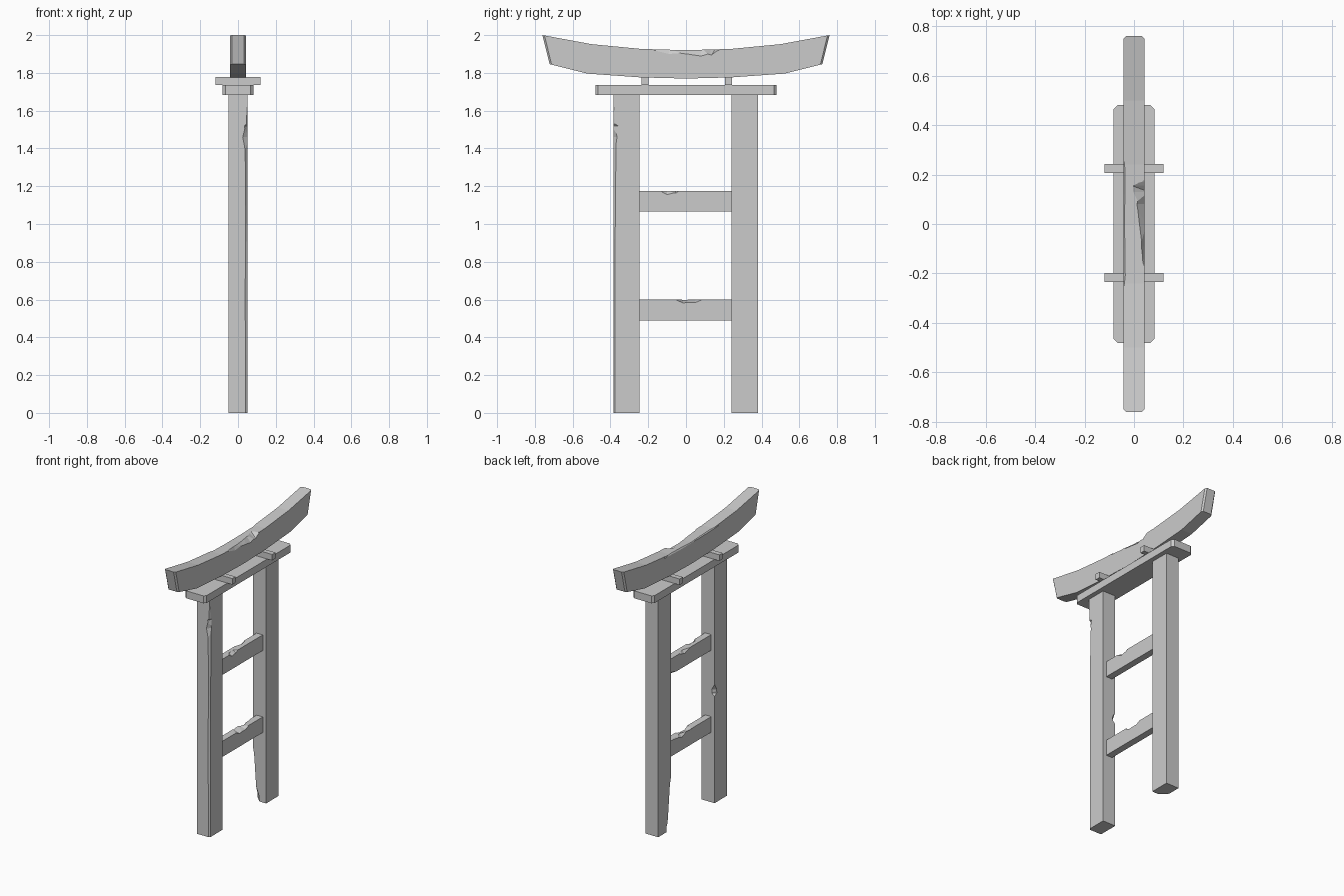
import bpy, bmesh

if "Cube" in bpy.data.objects:
    bpy.data.objects.remove(bpy.data.objects["Cube"])


def make_object(name, bm):
    bmesh.ops.recalc_face_normals(bm, faces=bm.faces)
    mesh = bpy.data.meshes.new(name)
    bm.to_mesh(mesh)
    bm.free()
    obj = bpy.data.objects.new(name, mesh)
    bpy.context.collection.objects.link(obj)
    return obj


def prism(name, outline, axis, lo, hi, bevel=0.0, pick=None):
    """Extrude a 2D outline along an axis, optionally bevelling picked edges."""
    bm = bmesh.new()

    def place(p, t):
        q = list(p)
        q.insert(axis, t)
        return bm.verts.new(q)
    a = [place(p, lo) for p in outline]
    b = [place(p, hi) for p in outline]
    n = len(a)
    bm.faces.new(a)
    bm.faces.new(b[::-1])
    for i in range(n):
        bm.faces.new((a[i], a[(i + 1) % n], b[(i + 1) % n], b[i]))
    bmesh.ops.recalc_face_normals(bm, faces=bm.faces)
    if bevel:
        edges = [e for e in bm.edges if pick(e)]
        bmesh.ops.bevel(bm, geom=edges, offset=bevel, segments=1, affect='EDGES')
    return make_object(name, bm)


def block(name, x, y, z, bevel=0.0, pick=None):
    outline = [(x[0], y[0]), (x[1], y[0]), (x[1], y[1]), (x[0], y[1])]
    return prism(name, outline, 2, z[0], z[1], bevel, pick)


def chip(obj, axis, corner, inward, stations):
    """Carve a worn edge: each station is (position, depth on face 1, depth on face 2)."""
    bm = bmesh.new()
    k = 0.4
    rings = []
    for t, a, b in stations:
        ring = []
        for u, v in ((a * (1 + k), -k * b), (-k * a, b * (1 + k)), (-k * a - .01, -k * b - .01)):
            q = [corner[0] + inward[0] * u, corner[1] + inward[1] * v]
            q.insert(axis, t)
            ring.append(bm.verts.new(q))
        rings.append(ring)
    bm.faces.new(rings[0])
    bm.faces.new(rings[-1])
    for r, s in zip(rings, rings[1:]):
        for i in range(3):
            j = (i + 1) % 3
            bm.faces.new((r[i], r[j], s[j], s[i]))
    bmesh.ops.triangulate(bm, faces=bm.faces)
    cutter = make_object("chip_cutter", bm)
    cutter.hide_render = True
    mod = obj.modifiers.new("chip", 'BOOLEAN')
    mod.operation = 'DIFFERENCE'
    mod.solver = 'EXACT'
    mod.object = cutter
    bpy.context.view_layer.objects.active = obj
    bpy.ops.object.modifier_apply(modifier=mod.name)
    bpy.data.objects.remove(cutter)


def vertical(e):
    d = e.verts[0].co - e.verts[1].co
    return abs(d.z) > 0.01 and abs(d.x) < 1e-4 and abs(d.y) < 0.06


# posts
post_a = block("left_post", (-.05, .05), (-.385, -.245), (0, 1.69))
post_b = block("right_post", (-.05, .05), (.24, .38), (0, 1.69))
chip(post_a, 2, (.05, -.385), (-1, 1),
     [(-.05, .01, .008), (.6, .012, .009), (1.38, .012, .014), (1.46, .025, .02),
      (1.52, .016, .024), (1.53, .006, .01), (1.62, .003, .003)])
chip(post_a, 2, (-.05, -.245), (1, -1),
     [(.75, .004, .004), (.765, .02, .025), (.79, .022, .024), (.83, .002, .002)])
chip(post_b, 2, (-.05, .24), (1, 1),
     [(-.03, .05, .05), (.04, .045, .045), (.11, .022, .03), (.3, .009, .012), (.36, .002, .002)])

# cross rungs between the posts
lower = block("lower_rung", (-.024, .024), (-.25, .25), (.49, .6))
upper = block("upper_rung", (-.024, .024), (-.25, .25), (1.065, 1.175))
chip(lower, 1, (.024, .6), (-1, -1),
     [(-.05, .01, .003), (-.015, .06, .018), (.05, .04, .016), (.08, .008, .003)])
chip(lower, 1, (-.024, .6), (1, -1),
     [(.04, .006, .003), (.08, .02, .02), (.13, .015, .008), (.17, .003, .003)])
chip(upper, 1, (.024, 1.175), (-1, -1),
     [(-.13, .004, .003), (-.1, .022, .019), (-.055, .025, .012), (-.04, .004, .003)])
chip(upper, 1, (-.024, 1.175), (1, -1),
     [(.0, .003, .003), (.05, .018, .02), (.1, .01, .006)])
chip(upper, 1, (-.024, 1.065), (1, 1),
     [(.15, .003, .003), (.19, .015, .015), (.23, .018, .012)])

# flat plate and the two small spacers on it
block("cap_plate", (-.082, .082), (-.48, .48), (1.683, 1.735), .015, vertical)
for i, y in enumerate((-.217, .225)):
    block(f"spacer_{i + 1}", (-.12, .12), (y - .018, y + .018), (1.735, 1.777))

# curved top beam
half_top = [(.76, 2.0), (.5, 1.952), (.24, 1.927), (0, 1.92)]
half_low = [(0, 1.77), (.24, 1.776), (.52, 1.796), (.722, 1.846)]
outline = (half_top + [(-y, z) for y, z in half_top[-2::-1]]
           + [(-y, z) for y, z in half_low[:0:-1]] + half_low)


def beam_end(e):
    return vertical(e) and all(abs(v.co.y) > .7 for v in e.verts)


beam = prism("curved_top_beam", outline, 0, -.042, .042, .01, beam_end)
chip(beam, 1, (.042, 1.922), (-1, -1),
     [(-.17, .003, .003), (-.09, .012, .022), (.0, .022, .022), (.08, .03, .033),
      (.13, .042, .026), (.155, .036, .012), (.175, .003, .004)])
chip(beam, 1, (-.042, 1.924), (1, -1),
     [(-.3, .003, .003), (-.1, .007, .008), (.12, .006, .009), (.3, .003, .003)])
